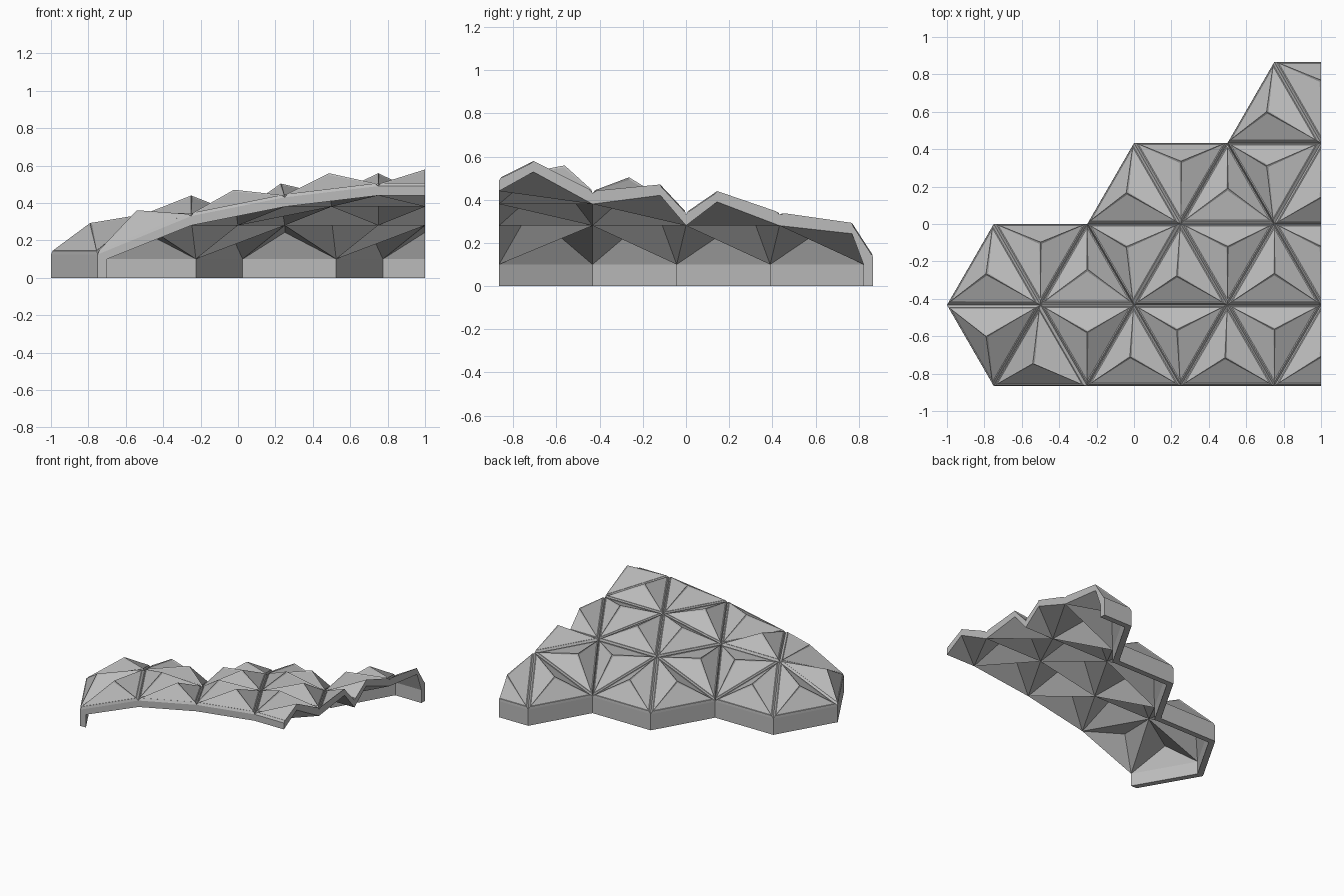
import bpy
import bmesh
from mathutils import Vector

cube = bpy.data.objects.get("Cube")
if cube:
    bpy.data.objects.remove(cube, do_unlink=True)

SIDE = 0.5
ROW = SIDE * 3 ** 0.5 / 2
RIM, R1, R2, R3 = 0.125, 0.33, 0.43, 0.49   # heights of the lattice rings
PEAK = 0.11                                 # pyramid height over its triangle
THICK = 0.05

# Lattice rows from front to back: first column (quarter units) and heights
rows = [(-3, [RIM, R1, R2, R3, R3]),
        (-4, [RIM, R1, R1, R2, R2]),
        (-3, [RIM, RIM, R1, R1, R1]),
        (0, [RIM, RIM, R1]),
        (3, [RIM, RIM])]

outer, inner = {}, {}
for r, (start, heights) in enumerate(rows):
    for i, z in enumerate(heights):
        key = (start + 2 * i, r)
        p = Vector((key[0] * SIDE / 2, (r - 2) * ROW, z))
        outer[key] = p
        if z == RIM:
            shift = Vector((THICK, 0, 0)) if r < 2 else Vector((THICK / 2, -THICK * 0.866, 0))
            inner[key] = p + shift - Vector((0, 0, THICK / 2))
        else:
            inner[key] = p - Vector((0, 0, THICK))

bm = bmesh.new()
cache = {}


def vert(p):
    k = tuple(round(c, 5) for c in p)
    if k not in cache:
        cache[k] = bm.verts.new(p)
    return cache[k]


def face(*points):
    return bm.faces.new([vert(p) for p in points])


def ground(p):
    return Vector((p.x, p.y, 0))


# Triangles of the lattice
triangles = []
for c, r in outer:
    for step in (1, -1):
        keys = [(c, r), (c + 2, r), (c + 1, r + step)]
        if all(k in outer for k in keys):
            triangles.append(keys if step == 1 else keys[::-1])

# Pyramid on every triangle: grooved base, three panels, hollow underside
panels = []
edge_use = {}
for keys in triangles:
    pts = [outer[k] for k in keys]
    mid = sum(pts, Vector()) / 3
    n = (pts[1] - pts[0]).cross(pts[2] - pts[0]).normalized()
    apex = mid + n * PEAK
    inner_apex = apex - Vector((0, 0, THICK))
    foot = [p.lerp(mid, 0.06) + n * 0.017 for p in pts]
    for i in range(3):
        j = (i + 1) % 3
        face(pts[i], pts[j], foot[j], foot[i])
        panels.append(face(foot[i], foot[j], apex))
        face(inner[keys[j]], inner[keys[i]], inner_apex)
        e = tuple(sorted((keys[i], keys[j])))
        edge_use[e] = edge_use.get(e, 0) + 1

# Shell edge: flat strip along the front, upright wall along the stepped rim
for (a, b), count in edge_use.items():
    if count > 1 or a[0] + b[0] > 8:
        continue
    oa, ob, ia, ib = outer[a], outer[b], inner[a], inner[b]
    if a[1] == 0 and b[1] == 0:
        face(oa, ob, ib, ia)
    else:
        face(oa, ob, ground(ob), ground(oa))
        face(ia, ib, ground(ib), ground(ia))
        face(ground(oa), ground(ob), ground(ib), ground(ia))

# End of the wall at the front corner
corner = (-3, 0)
face(outer[corner], inner[corner], ground(inner[corner]), ground(outer[corner]))

# Framed panels
bm.normal_update()
for f in panels:
    if f.normal.z < 0:
        f.normal_flip()
bmesh.ops.inset_individual(bm, faces=panels, thickness=0.013, depth=-0.004)

# Straight cut on the left side, closed with a cap
bmesh.ops.bisect_plane(bm, geom=bm.verts[:] + bm.edges[:] + bm.faces[:], dist=1e-4,
                       plane_co=(1, 0, 0), plane_no=(1, 0, 0), clear_outer=True)
bmesh.ops.delete(bm, geom=[e for e in bm.edges if not e.link_faces], context='EDGES')
rim = [e for e in bm.edges if e.is_boundary and all(abs(v.co.x - 1) < 1e-3 for v in e.verts)]
bmesh.ops.edgeloop_fill(bm, edges=rim)
bmesh.ops.recalc_face_normals(bm, faces=bm.faces[:])

mesh = bpy.data.meshes.new("faceted_shell")
bm.to_mesh(mesh)
bm.free()
shell = bpy.data.objects.new("faceted_shell", mesh)
bpy.context.collection.objects.link(shell)

grey = bpy.data.materials.new("grey")
grey.use_nodes = True
colour = (0.5, 0.5, 0.5, 1)
grey.diffuse_color = colour
grey.node_tree.nodes["Principled BSDF"].inputs["Base Color"].default_value = colour
mesh.materials.append(grey)
